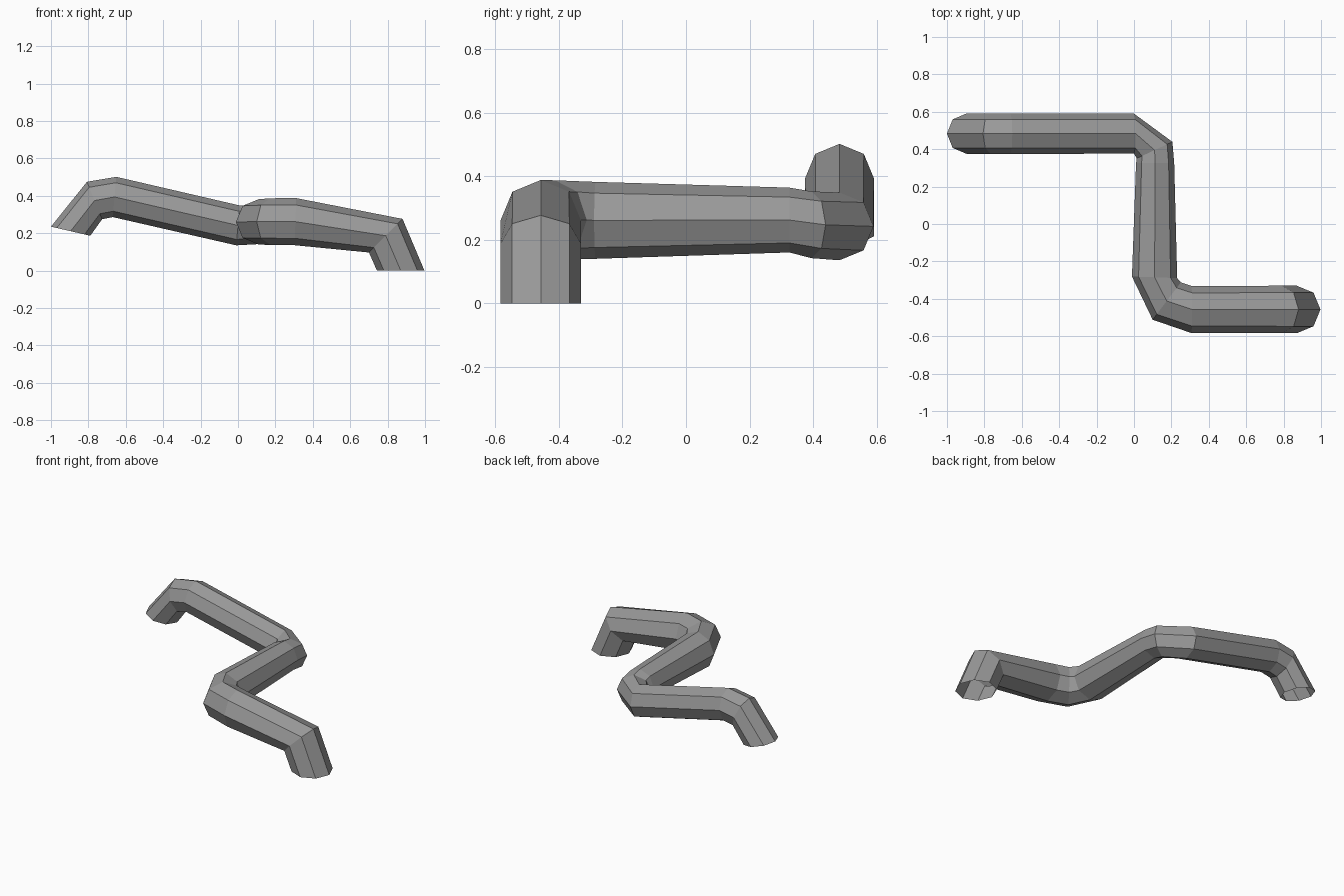
import bpy
import bmesh
from math import radians, sin, cos, tau
from mathutils import Vector

cube = bpy.data.objects.get("Cube")
if cube:
    bpy.data.objects.remove(cube, do_unlink=True)

SIDES = 8

# Stations along the pipe: centre, radius, heading and lean in degrees
STATIONS = [
    ((0.87, -0.457, 0.0), 0.127, 180, 90),
    ((0.79, -0.457, 0.187), 0.127, 180, 45),
    ((0.307, -0.457, 0.262), 0.126, 180, 2),
    ((0.175, -0.412, 0.262), 0.125, 143, 0),
    ((0.11, -0.285, 0.261), 0.121, 88, 0),
    ((0.113, 0.325, 0.262), 0.102, 90, 0),
    ((0.11, 0.395, 0.247), 0.105, 115, 0),
    ((0.0, 0.483, 0.242), 0.107, 180, 5),
    ((-0.66, 0.483, 0.394), 0.108, 180, 5),
    ((-0.767, 0.483, 0.375), 0.108, 180, -22),
    ((-0.895, 0.483, 0.211), 0.108, 180, -77),
]


def add_ring(bm, centre, radius, heading, lean):
    """One octagonal cross-section, turned by heading and leaned back."""
    h, t = radians(heading), radians(lean)
    forward = Vector((cos(h), sin(h), 0))
    side = Vector((-sin(h), cos(h), 0))
    up = Vector((0, 0, cos(t))) - forward * sin(t)
    return [bm.verts.new(Vector(centre) + radius * (side * cos(a) + up * sin(a)))
            for a in (tau * k / SIDES for k in range(SIDES))]


# Grey metal
metal = bpy.data.materials.new("grey metal")
metal.use_nodes = True
colour = (0.32, 0.32, 0.32, 1)
metal.diffuse_color = colour
metal.node_tree.nodes["Principled BSDF"].inputs["Base Color"].default_value = colour

# Bent pipe, open at both ends
bm = bmesh.new()
rings = [add_ring(bm, *station) for station in STATIONS]
for a, b in zip(rings, rings[1:]):
    for k in range(SIDES):
        n = (k + 1) % SIDES
        bm.faces.new((a[k], b[k], b[n], a[n]))
bm.normal_update()
# Make the walls face outwards, away from the pipe's centre line
first = bm.faces[:][0]
if first.normal.dot(first.calc_center_median() - Vector(STATIONS[0][0])) < 0:
    bmesh.ops.reverse_faces(bm, faces=bm.faces[:])

mesh = bpy.data.meshes.new("bent_pipe")
bm.to_mesh(mesh)
bm.free()
mesh.materials.append(metal)
pipe = bpy.data.objects.new("bent_pipe", mesh)
bpy.context.collection.objects.link(pipe)
